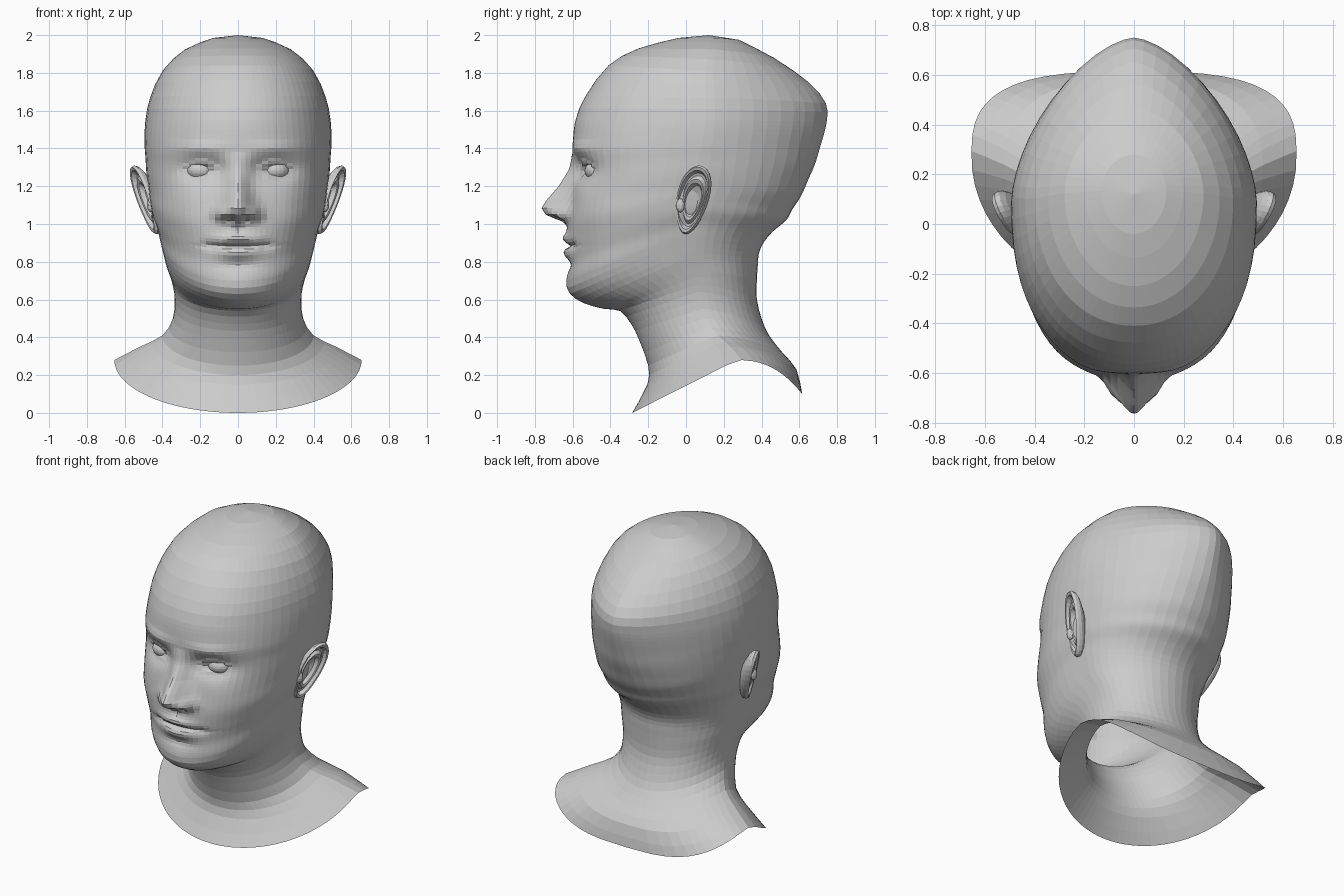
import bpy, bmesh
from math import sin, cos, pi, exp

if "Cube" in bpy.data.objects:
    bpy.data.objects.remove(bpy.data.objects["Cube"])

clay = bpy.data.materials.new("plain grey")
clay.use_nodes = True
clay.diffuse_color = (0.6, 0.6, 0.6, 1)
clay.node_tree.nodes["Principled BSDF"].inputs["Base Color"].default_value = clay.diffuse_color

# Midline front profile, rim to crown: y, z, roundness
FRONT = [(-.285, 0, 2), (-.205, .15, 2), (-.2, .25, 2), (-.25, .39, 2), (-.29, .47, 2),
         (-.35, .54, 2), (-.43, .55, 2), (-.54, .58, 2), (-.61, .63, 2.1), (-.625, .7, 2.2),
         (-.62, .8, 2.2), (-.63, .9, 2.2), (-.63, 1, 2.3), (-.615, 1.1, 2.3), (-.6, 1.2, 2.3),
         (-.595, 1.3, 2.3), (-.6, 1.4, 2.3), (-.585, 1.55, 2.2), (-.53, 1.68, 2.2),
         (-.41, 1.84, 2.1), (-.25, 1.93, 2), (-.04, 1.985, 2)]
# Widest side points: x, y, z
SIDE = [(.655, .27, .28), (.52, .22, .35), (.4, .16, .41), (.345, .1, .5), (.335, .07, .6),
        (.345, .06, .68), (.365, .04, .76), (.385, 0, .82), (.4, 0, .88), (.415, 0, .94),
        (.43, 0, 1), (.455, 0, 1.07), (.467, 0, 1.13), (.475, .02, 1.2), (.485, .04, 1.27),
        (.49, .06, 1.35), (.495, .08, 1.43), (.49, .1, 1.55), (.465, .1, 1.67),
        (.4, .1, 1.81), (.28, .12, 1.925), (.13, .13, 1.985)]
# Midline back profile: y, z, roundness
BACK = [(.615, .1, 3), (.585, .23, 2.6), (.51, .32, 2.2), (.44, .41, 2), (.4, .5, 2),
        (.375, .6, 2), (.375, .7, 2), (.38, .78, 2), (.385, .84, 2), (.41, .9, 2),
        (.46, .96, 2), (.53, 1.02, 2), (.565, 1.08, 2), (.61, 1.15, 2), (.645, 1.23, 1.9),
        (.68, 1.31, 1.8), (.705, 1.39, 1.7), (.745, 1.54, 1.6), (.74, 1.64, 1.6),
        (.65, 1.75, 1.6), (.465, 1.88, 1.8), (.28, 1.975, 2)]
# Nose down the midline: z, projection, half width
NOSE = [(.99, 0, .07), (1.015, .03, .08), (1.045, .115, .085), (1.085, .148, .08),
        (1.13, .125, .07), (1.2, .075, .055), (1.29, .025, .05), (1.38, 0, .05)]
# Soft features: x, z, x radius, z radius, push forward
BUMPS = [(.085, 1.055, .035, .035, .035), (.2, 1.285, .1, .06, -.055),
         (.11, 1.3, .04, .06, -.015), (.2, 1.405, .13, .03, .014),
         (.3, 1.12, .1, .09, .012), (0, .925, .11, .025, .024), (0, .845, .1, .028, .024),
         (0, .886, .14, .01, -.026), (.15, .885, .025, .025, -.015), (0, .78, .1, .025, -.012),
         (0, .68, .1, .05, .01), (0, .97, .015, .03, -.012), (.045, 1.025, .018, .014, -.03)]


def finish(name, bm, mirror=True):
    bmesh.ops.recalc_face_normals(bm, faces=bm.faces)
    mesh = bpy.data.meshes.new(name)
    bm.to_mesh(mesh)
    bm.free()
    mesh.materials.append(clay)
    obj = bpy.data.objects.new(name, mesh)
    bpy.context.collection.objects.link(obj)
    if mirror:
        mod = obj.modifiers.new("Mirror", "MIRROR")
        mod.use_clip = True
    return obj


def spline(a, b, c, d, t):
    return [q + t / 2 * (r - p + t * (2 * p - 5 * q + 4 * r - s + t * (3 * (q - r) + s - p)))
            for p, q, r, s in zip(a, b, c, d)]


def bridge(bm, rows, closed=False):
    for low, high in zip(rows, rows[1:]):
        n = len(low)
        for i in range(n if closed else n - 1):
            j = (i + 1) % n
            bm.faces.new((low[i], low[j], high[j], high[i]))


def cap(bm, row, point, closed=False):
    tip = bm.verts.new(point)
    for i in range(len(row) if closed else len(row) - 1):
        bm.faces.new((row[i], row[(i + 1) % len(row)], tip))


def feature(x, z):
    push = sum(amp * exp(-((x - cx) / rx) ** 2 - ((z - cz) / rz) ** 2)
               for cx, cz, rx, rz, amp in BUMPS)
    # Eyelid ridges arch over and under each eye
    u = (x - .195) / .085
    if abs(u) < 1:
        for side, amp in ((.042, .016), (-.036, .01)):
            push += amp * (1 - u ** 4) * exp(-((z - 1.285 - side * (1 - u * u)) / .012) ** 2)
    for (z0, h0, w0), (z1, h1, w1) in zip(NOSE, NOSE[1:]):
        if z0 <= z < z1:
            k = (z - z0) / (z1 - z0)
            push += (h0 + k * (h1 - h0)) * exp(-(x / (w0 + k * (w1 - w0))) ** 2)
    return push


def ring_point(ring, t):
    fy, fz, fe, w, sy, sz, by, bz, be = ring
    c, s = cos(t), max(sin(t), 0)
    y, z, e = (fy, fz, fe) if c > 0 else (by, bz, be)
    k = abs(c)
    blend = k if c > 0 else k ** 1.6
    x = w * s ** (2 / e) if 0 < t < pi else 0
    y, z = sy + (y - sy) * k ** (2 / e), sz + (z - sz) * blend
    if c > 0 and z > .6:
        y -= feature(x, z) * min(1, 2 * c)
    return x, y, z


# Head and neck: one half lofted through the rings, open at the bottom
STEPS = 32
controls = [f + s + b for f, s, b in zip(FRONT, SIDE, BACK)]
rings = []
last = len(controls) - 1
for i in range(last):
    quad = [controls[min(max(i + k, 0), last)] for k in (-1, 0, 1, 2)]
    parts = 6 if 9 <= i < 17 else 2
    rings += [spline(*quad, k / parts) for k in range(parts)]
rings.append(controls[-1])
bm = bmesh.new()
rows = [[bm.verts.new(ring_point(r, pi * (i / STEPS) ** 1.45)) for i in range(STEPS + 1)]
        for r in rings]
bridge(bm, rows)
cap(bm, rows[-1], (0, .12, 2))
finish("head_and_neck", bm)

# Eyeballs
bm = bmesh.new()
bmesh.ops.create_uvsphere(bm, u_segments=20, v_segments=12, radius=.075)
bmesh.ops.scale(bm, vec=(1.05, 1, .75), verts=bm.verts)
bmesh.ops.translate(bm, vec=(.195, -.462, 1.282), verts=bm.verts)
finish("eyes", bm)


# Ears: egg-shaped shells with a rolled rim and a hollow
def ear_point(a, r, lift):
    y = .035 + r * (.035 * sin(a) + (.083 + .017 * sin(a)) * cos(a))
    z = 1.128 + r * .182 * sin(a)
    x = .462 + .25 * (z - 1.13) + .4 * (y + .03)
    return x + lift, y - .4 * lift, z


SHELL = [(.5, -.05), (.85, -.03), (.97, -.015), (1, .003), (.95, .018), (.86, .015), (.78, -.008),
         (.7, -.01), (.6, .006), (.5, .002), (.4, -.022), (.2, -.03)]
bm = bmesh.new()
rows = [[bm.verts.new(ear_point(2 * pi * i / 28, r, lift)) for i in range(28)]
        for r, lift in SHELL]
bridge(bm, rows, True)
cap(bm, rows[-1], ear_point(0, 0, -.03), True)
finish("ears", bm)

# Small flaps in front of the ear hollows
bm = bmesh.new()
bmesh.ops.create_icosphere(bm, subdivisions=2, radius=.03)
bmesh.ops.scale(bm, vec=(.7, .8, 1.3), verts=bm.verts)
bmesh.ops.translate(bm, vec=(.462, -.03, 1.1), verts=bm.verts)
finish("ear_flaps", bm)
